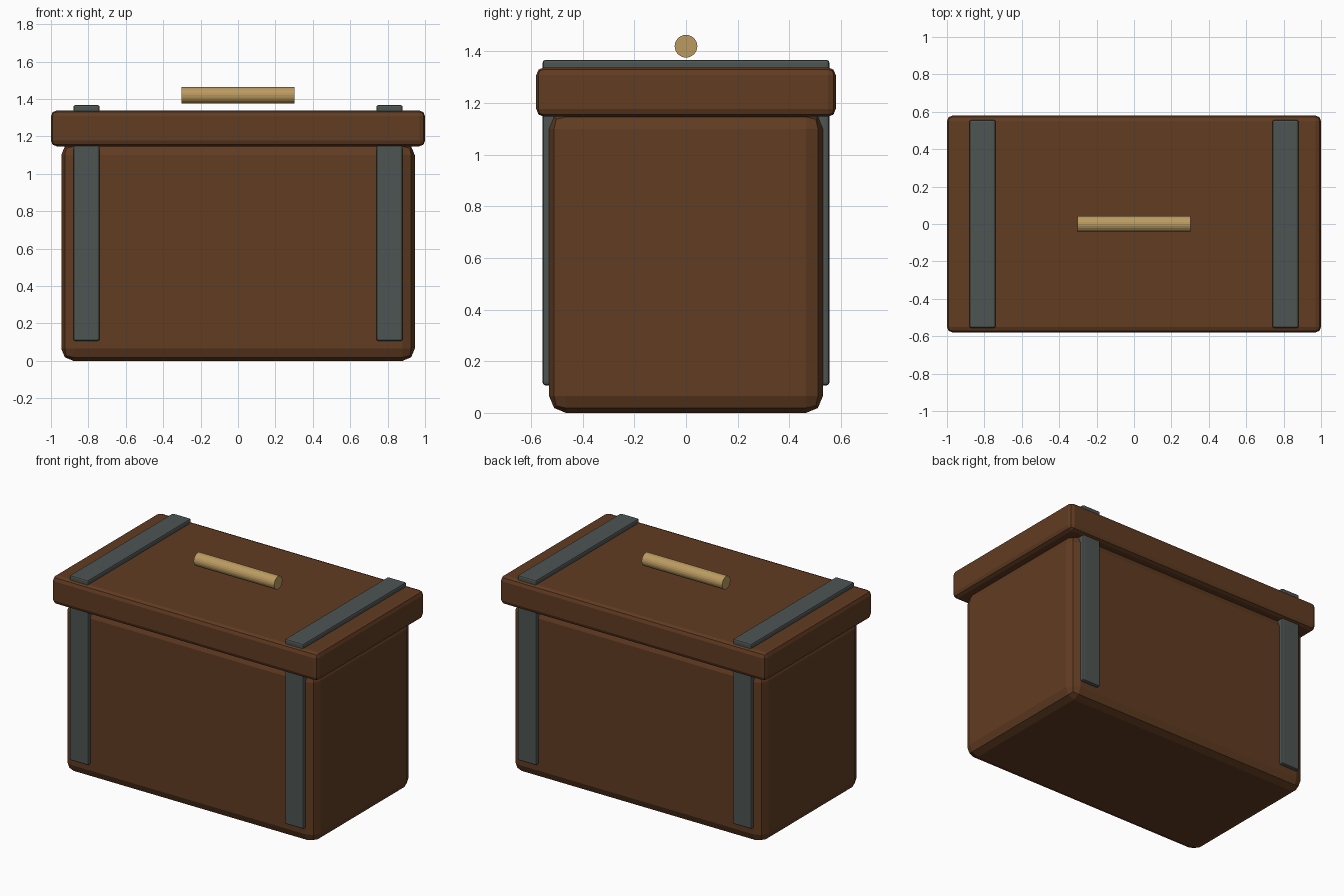
import bpy
import bmesh
from math import pi
from mathutils import Matrix, Vector

if "Cube" in bpy.data.objects:
    bpy.data.objects.remove(bpy.data.objects["Cube"], do_unlink=True)


def material(name, colour):
    mat = bpy.data.materials.new(name)
    mat.use_nodes = True
    mat.diffuse_color = (*colour, 1)
    bsdf = mat.node_tree.nodes["Principled BSDF"]
    bsdf.inputs["Base Color"].default_value = (*colour, 1)
    bsdf.inputs["Roughness"].default_value = 0.7
    return mat


wood = material("brown wood", (0.12, 0.045, 0.016))
iron = material("dark grey iron", (0.075, 0.09, 0.086))
brass = material("pale brass", (0.5, 0.33, 0.12))


def add_object(name, bm, mat):
    mesh = bpy.data.meshes.new(name)
    bm.to_mesh(mesh)
    bm.free()
    mesh.materials.append(mat)
    obj = bpy.data.objects.new(name, mesh)
    bpy.context.collection.objects.link(obj)
    return obj


def box(name, low, high, bevel, mat, segments=2):
    """Box between two corners with rounded edges."""
    low, high = Vector(low), Vector(high)
    bm = bmesh.new()
    bmesh.ops.create_cube(bm, size=1, matrix=Matrix.Translation((low + high) / 2)
                          @ Matrix.Diagonal((*(high - low), 1)))
    obj = add_object(name, bm, mat)
    mod = obj.modifiers.new("rounded edges", "BEVEL")
    mod.width = bevel
    mod.segments = segments
    return obj


# Chest body and overhanging lid
box("chest_body", (-0.945, -0.53, 0), (0.945, 0.53, 1.165), 0.065, wood)
box("lid", (-1, -0.58, 1.147), (1, 0.58, 1.338), 0.03, wood)

# Iron straps on the front, back and top
for side, x in (("left", 0.81), ("right", -0.81)):
    x0, x1 = x - 0.07, x + 0.07
    box(f"front_strap_{side}", (x0, -0.555, 0.107), (x1, -0.505, 1.19), 0.01, iron)
    box(f"back_strap_{side}", (x0, 0.505, 0.107), (x1, 0.555, 1.19), 0.01, iron)
    box(f"lid_strap_{side}", (x0, -0.555, 1.317), (x1, 0.555, 1.367), 0.01, iron)

# Round bar handle floating above the lid
bm = bmesh.new()
bmesh.ops.create_cone(bm, cap_ends=True, segments=24, radius1=0.044, radius2=0.044,
                      depth=0.606, matrix=Matrix.Translation((0, 0, 1.42))
                      @ Matrix.Rotation(pi / 2, 4, "Y"))
add_object("handle", bm, brass)
